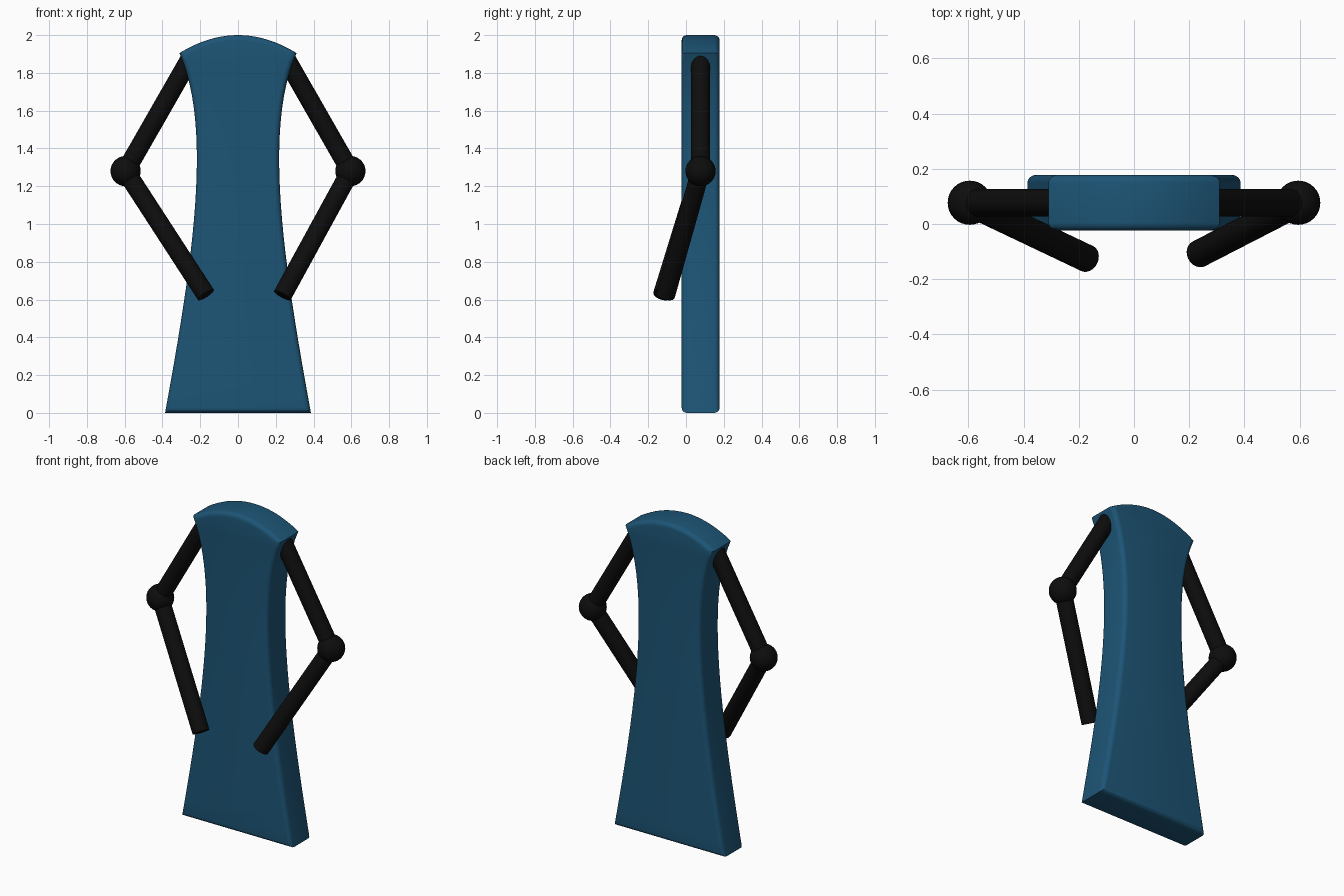
import bpy, bmesh, math
from mathutils import Vector

if "Cube" in bpy.data.objects:
    bpy.data.objects.remove(bpy.data.objects["Cube"])


def material(name, rgb):
    m = bpy.data.materials.new(name)
    m.diffuse_color = (*rgb, 1)
    m.use_nodes = True
    m.node_tree.nodes["Principled BSDF"].inputs["Base Color"].default_value = m.diffuse_color
    return m


BLUE = material("blue", (0.012, 0.09, 0.18))
BLACK = material("black", (0.004, 0.004, 0.004))


def finish(ob, name, mat, angle=40):
    ob.name = name
    ob.data.materials.append(mat)
    bpy.ops.object.select_all(action='DESELECT')
    ob.select_set(True)
    bpy.context.view_layer.objects.active = ob
    bpy.ops.object.shade_smooth_by_angle(angle=math.radians(angle))


def bezier(p, t):
    s = 1 - t
    w = (s**3, 3 * s * s * t, 3 * s * t * t, t**3)
    return tuple(sum(wi * q[i] for wi, q in zip(w, p)) for i in (0, 1))


# body: waisted outline with an arched top, extruded in y
side = [bezier([(0.386, 0), (0.24, 0.8), (0.133, 1.505), (0.31, 1.905)], i / 24)
        for i in range(25)]
arch = []
for i in range(1, 20):
    x = 0.31 * (1 - i / 10)
    arch.append((x, 2 - 0.095 * (x / 0.31) ** 2))
outline = side + arch + [(-x, z) for x, z in reversed(side)]

bm = bmesh.new()
front = bm.faces.new([bm.verts.new((x, -0.023, z)) for x, z in outline])
ext = bmesh.ops.extrude_face_region(bm, geom=[front], use_keep_orig=True)
back_verts = [g for g in ext["geom"] if isinstance(g, bmesh.types.BMVert)]
bmesh.ops.translate(bm, verts=back_verts, vec=(0, 0.201, 0))
bmesh.ops.recalc_face_normals(bm, faces=bm.faces)
# round the front and back rims only
rims = [e for e in bm.edges if abs(e.verts[0].co.y - e.verts[1].co.y) < 1e-4]
bmesh.ops.bevel(bm, geom=rims, offset=0.028, segments=5, profile=0.5, affect='EDGES')
mesh = bpy.data.meshes.new("body")
bm.to_mesh(mesh)
bm.free()
body = bpy.data.objects.new("body", mesh)
bpy.context.collection.objects.link(body)
finish(body, "body", BLUE)


def rod(name, a, b, r):
    a, b = Vector(a), Vector(b)
    d = b - a
    bpy.ops.mesh.primitive_cylinder_add(vertices=32, radius=r, depth=d.length,
                                        location=(a + b) / 2)
    ob = bpy.context.object
    ob.rotation_euler = d.to_track_quat('Z', 'Y').to_euler()
    finish(ob, name, BLACK)


def ball(name, p, r):
    bpy.ops.mesh.primitive_uv_sphere_add(segments=32, ring_count=16, radius=r, location=p)
    finish(bpy.context.object, name, BLACK, 60)


# arms: shared shoulders and elbows, slightly different hand positions
hands = {"left": (-1, (-0.17, -0.125, 0.625)), "right": (1, (0.235, -0.108, 0.622))}
for label, (s, hand) in hands.items():
    elbow = (0.595 * s, 0.077, 1.28)
    rod(label + "_upper_arm", (0.26 * s, 0.077, 1.865), elbow, 0.05)
    ball(label + "_elbow", elbow, 0.08)
    rod(label + "_forearm", elbow, hand, 0.05)
